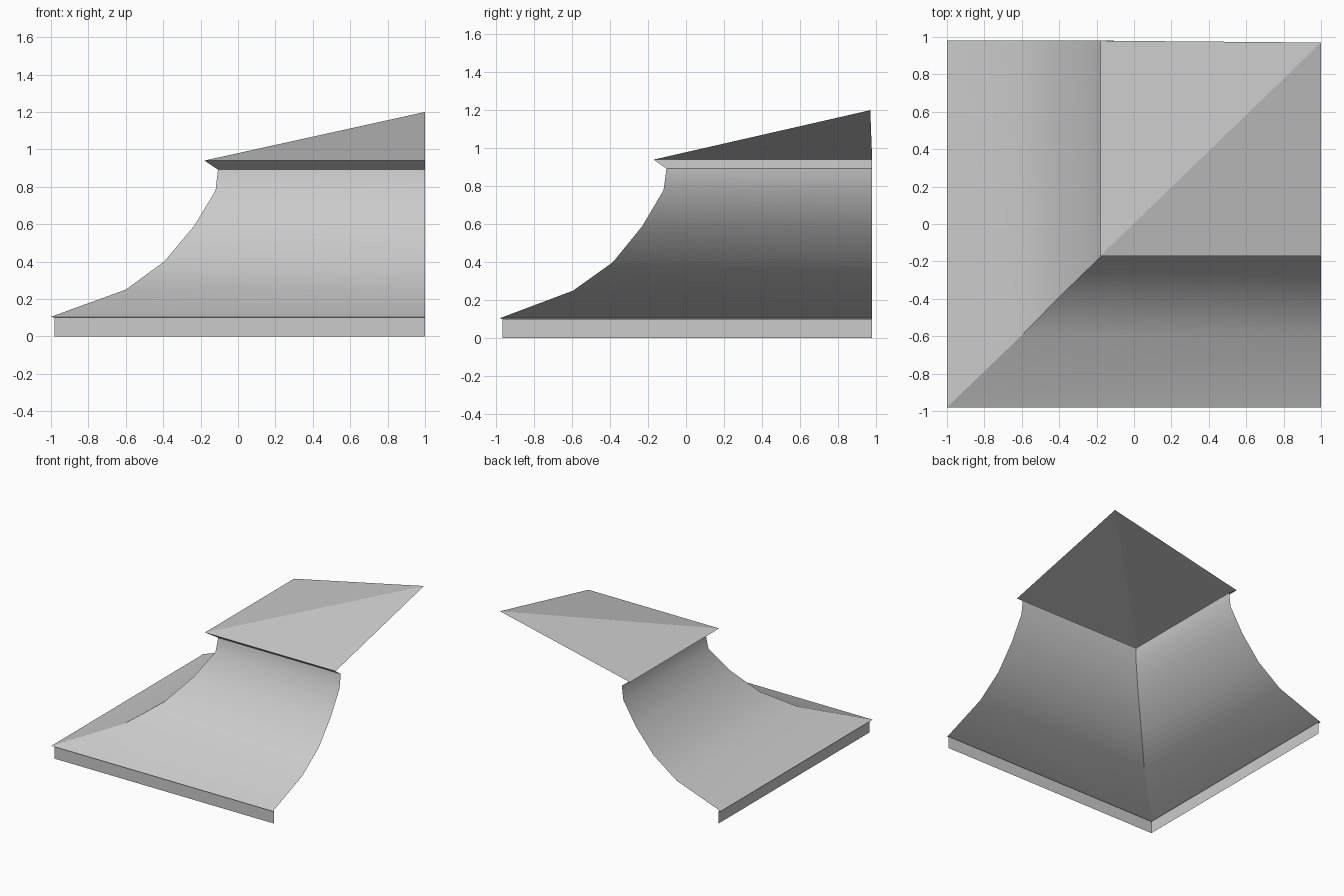
import bpy
import bmesh
import math

cube = bpy.data.objects.get("Cube")
if cube:
    bpy.data.objects.remove(cube, do_unlink=True)

END_X, END_Y = 1.0, 0.98      # open ends of the two wings
APEX = (1.0, 0.97, 1.2)

grey = bpy.data.materials.new("plain grey")
grey.use_nodes = True
grey.diffuse_color = (0.6, 0.6, 0.6, 1)
grey.node_tree.nodes["Principled BSDF"].inputs["Base Color"].default_value = (0.6, 0.6, 0.6, 1)


def finish(name, bm, smooth=False):
    mesh = bpy.data.meshes.new(name)
    bm.to_mesh(mesh)
    bm.free()
    mesh.materials.append(grey)
    obj = bpy.data.objects.new(name, mesh)
    bpy.context.collection.objects.link(obj)
    for poly in mesh.polygons:
        poly.use_smooth = smooth
    return obj


def mitred_sweep(name, profile, smooth=False):
    """Sweep a profile of (x, y, z) corner points along both wings, mitred on the diagonal."""
    bm = bmesh.new()
    rows = [(bm.verts.new((x, END_Y, z)), bm.verts.new((x, y, z)), bm.verts.new((END_X, y, z)))
            for x, y, z in profile]
    for low, high in zip(rows, rows[1:]):
        for i in range(2):
            bm.faces.new((low[i], low[i + 1], high[i + 1], high[i]))
        bm.edges.get((low[1], high[1])).smooth = False   # crisp hip line
    return finish(name, bm, smooth)


# Upright edge board with its narrow overhang
mitred_sweep("edge_board", [(-0.98, -0.965, 0), (-0.98, -0.965, 0.1), (-1, -0.98, 0.105)])

# Concave lower roof
mitred_sweep("lower_roof", [
    (-1, -0.98, 0.105), (-0.6, -0.595, 0.25), (-0.395, -0.385, 0.4),
    (-0.235, -0.23, 0.59), (-0.12, -0.118, 0.78), (-0.107, -0.103, 0.892)], smooth=True)

# Slanted underside of the cap
mitred_sweep("cap_underside", [(-0.107, -0.103, 0.892), (-0.18, -0.17, 0.94)])

# Shallow pyramid cap with two slopes
bm = bmesh.new()
back, corner, right, apex = [bm.verts.new(p) for p in (
    (-0.18, END_Y, 0.94), (-0.18, -0.17, 0.94), (END_X, -0.17, 0.94), APEX)]
bm.faces.new((back, corner, apex))
bm.faces.new((corner, right, apex))
finish("cap_roof", bm)
